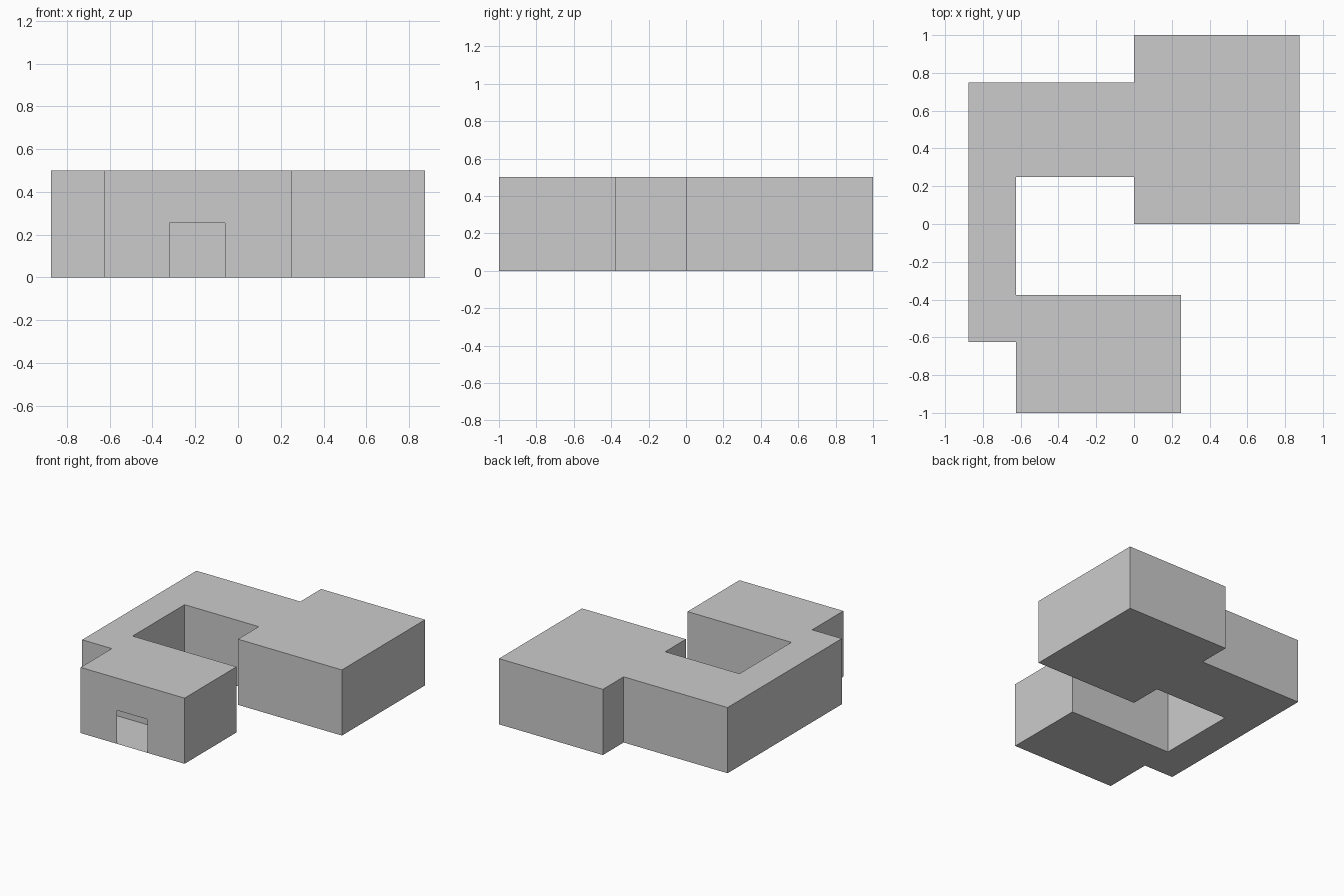
import bpy
import bmesh

if "Cube" in bpy.data.objects:
    bpy.data.objects.remove(bpy.data.objects["Cube"])

HEIGHT = 0.5
DOOR_LEFT, DOOR_RIGHT, DOOR_TOP = -0.32, -0.06, 0.255

# Floor plan, counter-clockwise, starting with the front wall
PLAN = [(-0.625, -1), (0.25, -1), (0.25, -0.375), (-0.625, -0.375),
        (-0.625, 0.25), (0, 0.25), (0, 0), (0.875, 0), (0.875, 1),
        (0, 1), (0, 0.75), (-0.875, 0.75), (-0.875, -0.625), (-0.625, -0.625)]


def make_object(name, faces):
    """Build one flat-faced object from a list of face outlines."""
    bm = bmesh.new()
    for face in faces:
        bm.faces.new([bm.verts.new(p) for p in face])
    bmesh.ops.remove_doubles(bm, verts=bm.verts, dist=0.0001)
    mesh = bpy.data.meshes.new(name)
    bm.to_mesh(mesh)
    bm.free()
    obj = bpy.data.objects.new(name, mesh)
    bpy.context.collection.objects.link(obj)
    return obj


def wall(a, b):
    """Upright sheet between two plan points, facing right of a to b."""
    return [(*a, 0), (*b, 0), (*b, HEIGHT), (*a, HEIGHT)]


# Roof and floor
make_object("roof", [[(x, y, HEIGHT) for x, y in PLAN]])
make_object("floor", [[(x, y, 0) for x, y in reversed(PLAN)]])

# Outer walls, the front one with an open doorway
front = wall(PLAN[0], PLAN[1])
doorway = [(DOOR_LEFT, -1, 0), (DOOR_LEFT, -1, DOOR_TOP),
           (DOOR_RIGHT, -1, DOOR_TOP), (DOOR_RIGHT, -1, 0)]
front[1:1] = doorway
sides = [wall(PLAN[i], PLAN[(i + 1) % len(PLAN)]) for i in range(1, len(PLAN))]
make_object("outer_walls", [front] + sides)

# Partition behind the entrance room
make_object("entrance_partition", [wall((-0.625, -0.625), (0.25, -0.625))])
